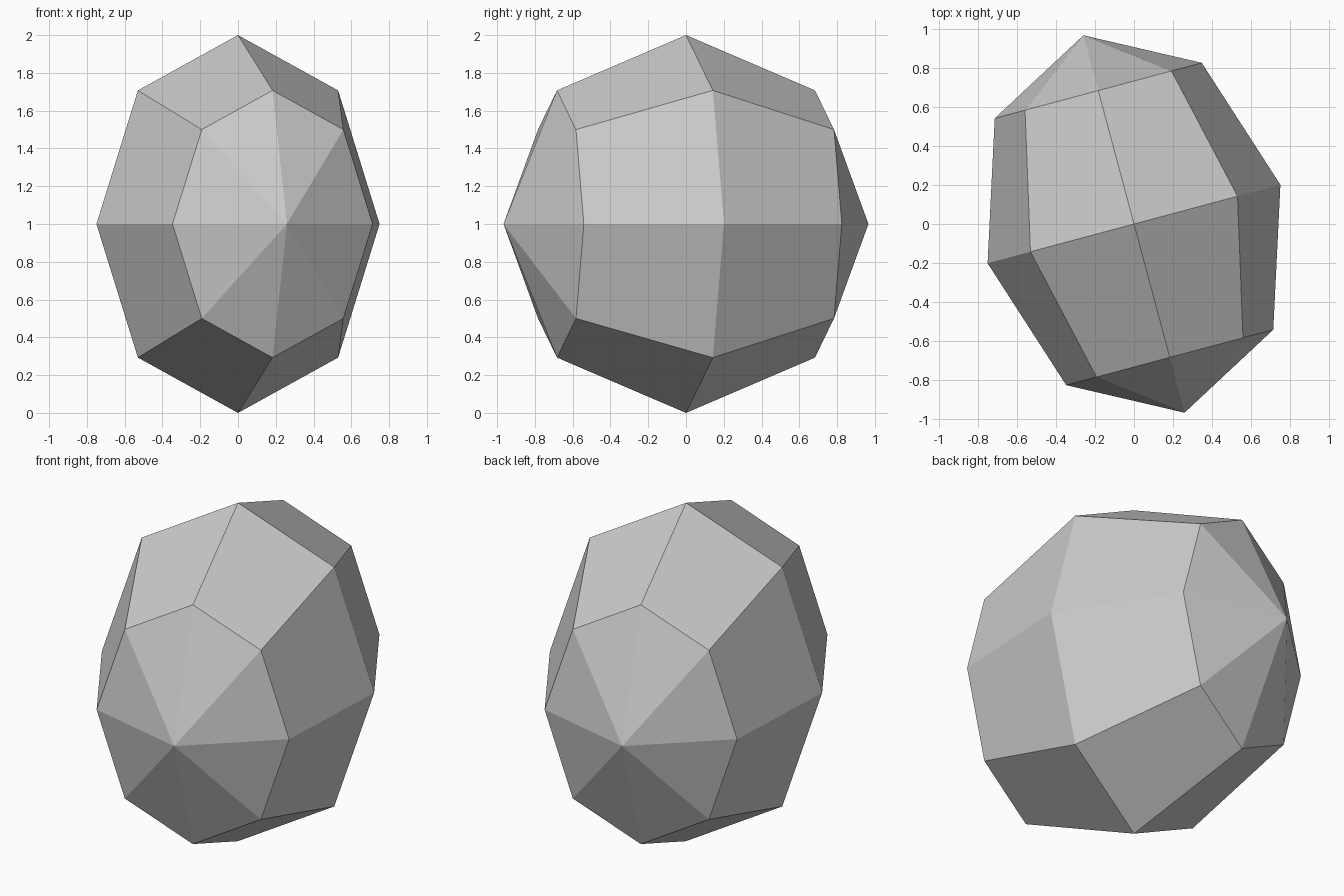
import bpy
from math import radians
from mathutils import Matrix

cube = bpy.data.objects.get("Cube")
if cube:
    bpy.data.objects.remove(cube, do_unlink=True)

# Plain grey material
grey = bpy.data.materials.new("light_grey")
grey.use_nodes = True
colour = (0.6, 0.6, 0.6, 1)
grey.diffuse_color = colour
grey.node_tree.nodes["Principled BSDF"].inputs["Base Color"].default_value = colour

# Faceted pebble: coarse sphere with its poles front and back, narrowed sideways
bpy.ops.mesh.primitive_uv_sphere_add(segments=8, ring_count=4, radius=1)
pebble = bpy.context.object
pebble.name = "faceted_pebble"
lay_down = Matrix.Rotation(radians(90), 4, 'X')
narrow = Matrix.Diagonal((0.776, 1, 1, 1))
turn = Matrix.Rotation(radians(15), 4, 'Z')
pebble.data.transform(Matrix.Translation((0, 0, 1)) @ turn @ narrow @ lay_down)
pebble.data.materials.append(grey)
bpy.ops.object.shade_flat()
